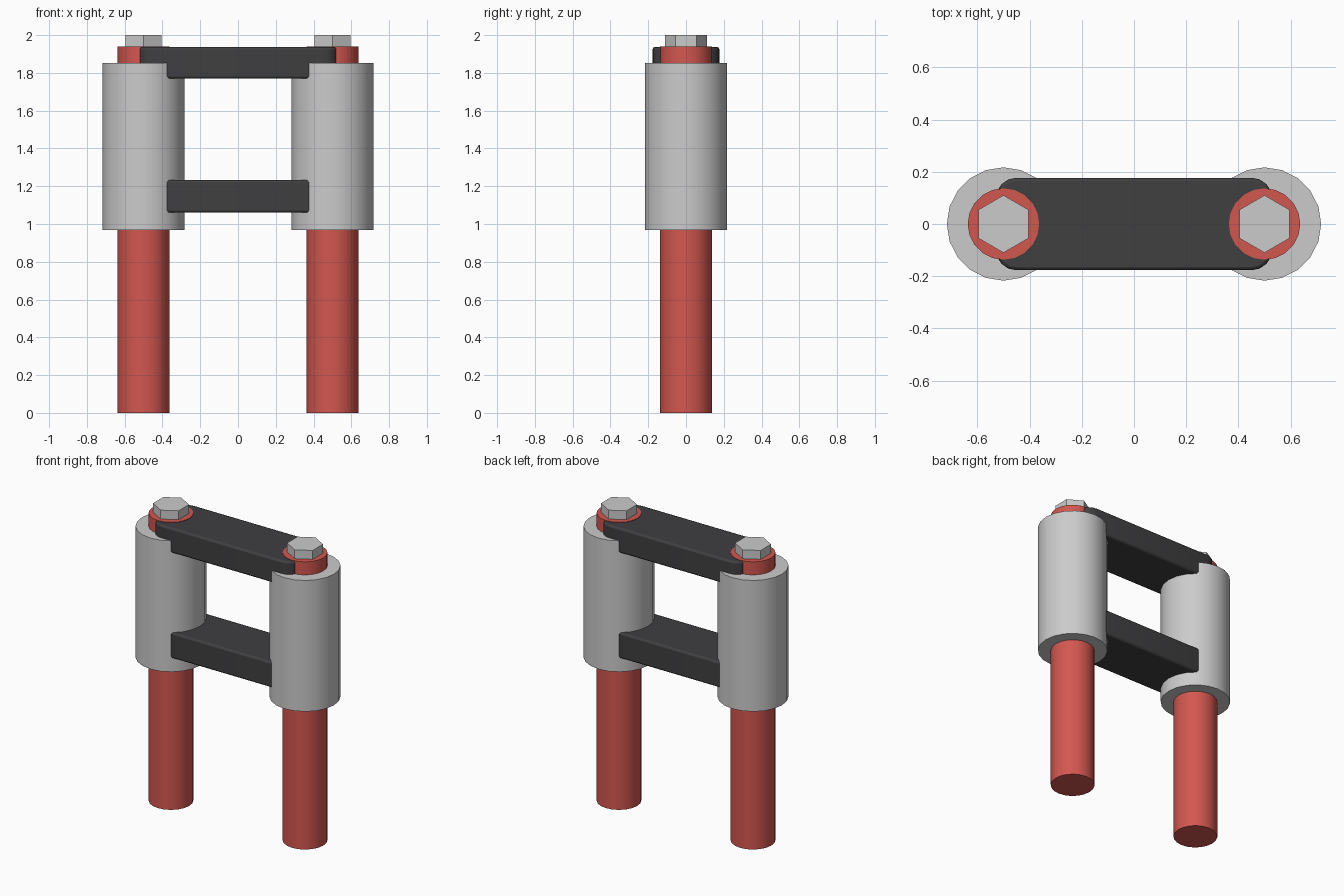
import bpy, math

if "Cube" in bpy.data.objects:
    bpy.data.objects.remove(bpy.data.objects["Cube"])

POST_X = 0.5


def material(name, rgb):
    m = bpy.data.materials.new(name)
    m.diffuse_color = (*rgb, 1)
    m.use_nodes = True
    m.node_tree.nodes["Principled BSDF"].inputs["Base Color"].default_value = m.diffuse_color
    return m


RED = material("red_paint", (0.65, 0.095, 0.08))
BLACK = material("black_rubber", (0.05, 0.05, 0.053))


def cylinder(name, x, radius, z0, z1, sides, turn=0.0, mat=None, smooth=True):
    bpy.ops.mesh.primitive_cylinder_add(vertices=sides, radius=radius, depth=z1 - z0,
                                        location=(x, 0, (z0 + z1) / 2), rotation=(0, 0, turn))
    ob = bpy.context.object
    ob.name = name
    if mat:
        ob.data.materials.append(mat)
    if smooth:
        bpy.ops.object.shade_smooth_by_angle(angle=math.radians(35))
    return ob


def link_bar(name, z0, z1, half_x=0.53, half_y=0.177, r=0.08, steps=4):
    # rounded-rectangle outline, extruded upwards
    pts = []
    for q, (sx, sy) in enumerate([(1, 1), (-1, 1), (-1, -1), (1, -1)]):
        for i in range(steps + 1):
            a = (q + i / steps) * math.pi / 2
            pts.append((sx * (half_x - r) + r * math.cos(a), sy * (half_y - r) + r * math.sin(a)))
    n = len(pts)
    verts = [(x, y, z) for z in (z0, z1) for x, y in pts]
    faces = [tuple(reversed(range(n))), tuple(range(n, 2 * n))]
    faces += [(i, (i + 1) % n, n + (i + 1) % n, n + i) for i in range(n)]
    me = bpy.data.meshes.new(name)
    me.from_pydata(verts, [], faces)
    me.materials.append(BLACK)
    ob = bpy.data.objects.new(name, me)
    bpy.context.collection.objects.link(ob)
    # softened top and bottom rims
    bev = ob.modifiers.new("rim", "BEVEL")
    bev.width = 0.012
    bev.segments = 2
    bev.limit_method = "ANGLE"
    bev.angle_limit = math.radians(50)
    bpy.ops.object.select_all(action="DESELECT")
    ob.select_set(True)
    bpy.context.view_layer.objects.active = ob
    bpy.ops.object.shade_smooth_by_angle(angle=math.radians(30))


# Posts with sleeves and hex bolt heads
for side, x in (("left", -POST_X), ("right", POST_X)):
    cylinder(side + "_post", x, 0.137, 0.0, 1.94, 20, mat=RED)
    cylinder(side + "_sleeve", x, 0.217, 0.968, 1.852, 20)
    cylinder(side + "_bolt_head", x, 0.11, 1.935, 2.0, 6, smooth=False)

# Cross links
link_bar("lower_link", 1.06, 1.233)
link_bar("upper_link", 1.77, 1.937)
